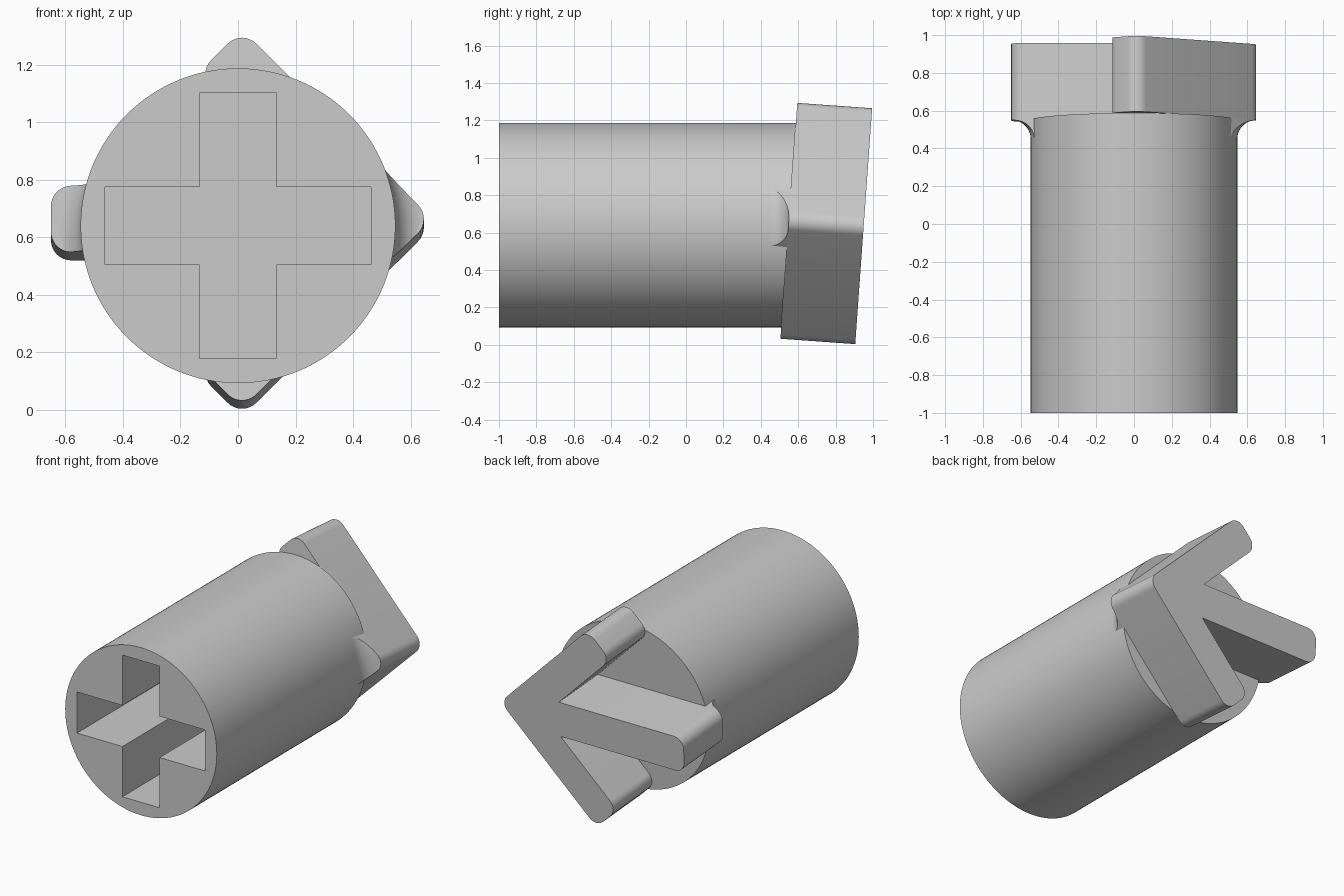
import bpy, bmesh, math
from mathutils import Matrix, Vector

if "Cube" in bpy.data.objects:
    bpy.data.objects.remove(bpy.data.objects["Cube"], do_unlink=True)

grey = bpy.data.materials.new("light_grey")
grey.use_nodes = True
colour = (0.6, 0.6, 0.6, 1)
grey.diffuse_color = colour
grey.node_tree.nodes["Principled BSDF"].inputs["Base Color"].default_value = colour

AXIS_Z = 0.64                      # height of the shaft axis
RADIUS = 0.547
TILT = math.radians(-4.1)          # lean of the arrow handle
HEAD = Matrix.Translation((0, 0.55, 0.663)) @ Matrix.Rotation(TILT, 4, "X")


def finish(bm, name, matrix=Matrix()):
    bmesh.ops.recalc_face_normals(bm, faces=bm.faces)
    bm.transform(matrix)
    mesh = bpy.data.meshes.new(name)
    bm.to_mesh(mesh)
    bm.free()
    obj = bpy.data.objects.new(name, mesh)
    bpy.context.collection.objects.link(obj)
    mesh.materials.append(grey)
    return obj


def prism(name, outline, y0, y1, matrix=Matrix()):
    """Extrude an (x, z) outline along y."""
    bm = bmesh.new()
    face = bm.faces.new([bm.verts.new((x, y0, z)) for x, z in outline])
    new = bmesh.ops.extrude_face_region(bm, geom=[face])["geom"]
    moved = [v for v in new if isinstance(v, bmesh.types.BMVert)]
    bmesh.ops.translate(bm, verts=moved, vec=(0, y1 - y0, 0))
    return finish(bm, name, matrix)


def rounded(corners, steps=8):
    """Replace each (x, z, radius) corner by an arc."""
    out = []
    for i, (x, z, r) in enumerate(corners):
        p = Vector((x, z))
        if r == 0:
            out.append(p)
            continue
        a = (Vector(corners[i - 1][:2]) - p).normalized()
        b = (Vector(corners[(i + 1) % len(corners)][:2]) - p).normalized()
        half = a.angle(b) / 2
        mid = (a + b).normalized()
        centre = p + mid * (r / math.sin(half))
        side = Vector((-mid.y, mid.x))
        if side.dot(a) < 0:
            side = -side
        sweep = math.pi / 2 - half
        for k in range(steps + 1):
            t = sweep * (1 - 2 * k / steps)
            out.append(centre + r * (side * math.sin(t) - mid * math.cos(t)))
    return out


def mirrored(upper):
    """Complete a tip-to-tail half outline with its lower half."""
    return upper + [(x, -z, r) for x, z, r in reversed(upper) if z > 0]


def boolean(obj, cutter, operation):
    mod = obj.modifiers.new("cut", "BOOLEAN")
    mod.operation, mod.object, mod.solver = operation, cutter, "EXACT"
    bpy.context.view_layer.update()
    bpy.context.view_layer.objects.active = obj
    bpy.ops.object.modifier_apply(modifier=mod.name)
    bpy.data.objects.remove(cutter, do_unlink=True)


# Round shaft, its back end trimmed to the tilt of the handle
circle = [(RADIUS * math.cos(math.tau * i / 128), AXIS_Z + RADIUS * math.sin(math.tau * i / 128))
          for i in range(128)]
shaft = prism("shaft", circle, -1, 0.8)
normal = HEAD.to_3x3() @ Vector((0, 1, 0))
bm = bmesh.new()
bm.from_mesh(shaft.data)
cut = bmesh.ops.bisect_plane(bm, geom=bm.verts[:] + bm.edges[:] + bm.faces[:],
                             plane_co=HEAD.translation, plane_no=normal, clear_outer=True)
bmesh.ops.edgeloop_fill(bm, edges=[e for e in cut["geom_cut"] if isinstance(e, bmesh.types.BMEdge)])
bmesh.ops.recalc_face_normals(bm, faces=bm.faces)
bm.to_mesh(shaft.data)
bm.free()

# Cross-shaped socket in the front
a, w = 0.462, 0.134
cross = [(a, -w), (a, w), (w, w), (w, a), (-w, a), (-w, w),
         (-a, w), (-a, -w), (-w, -w), (-w, -a), (w, -a), (w, -w)]
boolean(shaft, prism("socket_cutter", cross, -1.1, 0.1, Matrix.Translation((0, 0, AXIS_Z))), "DIFFERENCE")

# Arrow-shaped handle with rounded ends
R, TIP, PEAK, BAR, ARM = 0.07, 0.675, 0.661, 0.115, 0.157
tail = (-0.65, BAR, R)
crotch = (TIP - 2 * ARM - BAR, BAR, 0)
arrow = mirrored([(TIP, 0, R), (TIP - PEAK, PEAK, R),
                  (TIP - PEAK - ARM, PEAK - ARM, R), crotch, tail])
handle = prism("arrow_handle", rounded(arrow), 0, 0.401, HEAD)

# Concave fillets under the overhanging tip and tail
F = 0.1
profile = [(RADIUS + F * (1 - math.cos(t)), 0.45 + F * math.sin(t))
           for t in (math.pi / 2 * k / 10 for k in range(11))]
profile += [(0.72, 0.55), (0.72, 0.6), (0.52, 0.6), (0.52, 0.45)]
bm = bmesh.new()
verts = [bm.verts.new((r, y, 0)) for r, y in profile]
edges = [bm.edges.new((verts[i - 1], verts[i])) for i in range(len(verts))]
bmesh.ops.spin(bm, geom=verts + edges, cent=(0, 0, 0), axis=(0, 1, 0),
               angle=math.tau, steps=128, use_duplicate=False)
bmesh.ops.remove_doubles(bm, verts=bm.verts, dist=0.0001)
fillets = finish(bm, "handle_fillets", Matrix.Translation((0, 0, AXIS_Z)))
under = mirrored([(TIP, 0, R), (TIP - 0.31, 0.31, 0), crotch, tail])
boolean(fillets, prism("fillet_cutter", rounded(under), -0.2, 0.001, HEAD), "INTERSECT")

# Smooth shading with crisp edges
for obj in (shaft, handle, fillets):
    bpy.ops.object.select_all(action="DESELECT")
    obj.select_set(True)
    bpy.context.view_layer.objects.active = obj
    bpy.ops.object.shade_smooth_by_angle(angle=math.radians(30))
